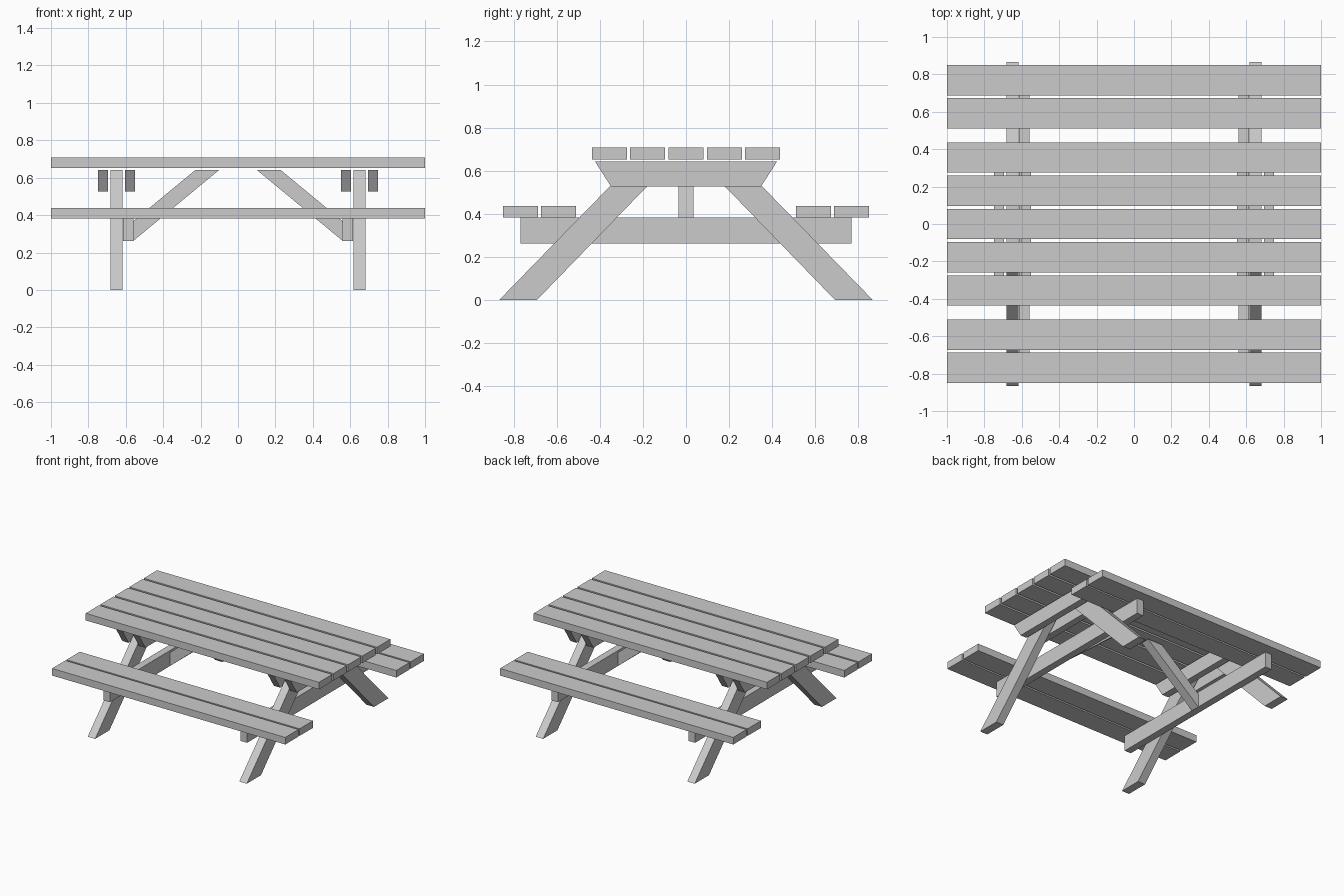
import bpy, bmesh
from mathutils import Vector

if "Cube" in bpy.data.objects:
    bpy.data.objects.remove(bpy.data.objects["Cube"])


def prism(name, profile, axis, lo, hi):
    """Extrude a 2D profile along axis ('x': profile is y,z / 'y': profile is x,z)."""
    def place(p, d):
        return (d, p[0], p[1]) if axis == 'x' else (p[0], d, p[1])
    bm = bmesh.new()
    face = bm.faces.new([bm.verts.new(place(p, lo)) for p in profile])
    ext = bmesh.ops.extrude_face_region(bm, geom=[face])
    step = Vector((hi - lo, 0, 0)) if axis == 'x' else Vector((0, hi - lo, 0))
    bmesh.ops.translate(bm, vec=step,
                        verts=[v for v in ext['geom'] if isinstance(v, bmesh.types.BMVert)])
    bmesh.ops.recalc_face_normals(bm, faces=bm.faces)
    mesh = bpy.data.meshes.new(name)
    bm.to_mesh(mesh)
    bm.free()
    ob = bpy.data.objects.new(name, mesh)
    bpy.context.collection.objects.link(ob)
    return ob


def mirrored(ob, x=False, y=False):
    mod = ob.modifiers.new("mirror", 'MIRROR')
    mod.use_axis = (x, y, False)
    mod.use_mirror_merge = False


def rect(a, b, z0, z1):
    return [(a, z0), (b, z0), (b, z1), (a, z1)]


PLANK = 0.081      # half plank width
TOP = 0.642        # top of the supporting frame

# Table top planks
for i in range(-2, 3):
    c = i * 0.178
    prism("table_plank", rect(c - PLANK, c + PLANK, 0.652, 0.707), 'x', -1, 1)

# Bench seat planks, front and back
for c in (-0.768, -0.592):
    mirrored(prism("seat_plank", rect(c - PLANK, c + PLANK, 0.382, 0.437), 'x', -1, 1), y=True)

# Slanted legs
leg = [(-0.867, 0), (-0.692, 0), (-0.069, TOP), (-0.242, TOP)]
mirrored(prism("leg", leg, 'x', -0.682, -0.618), x=True, y=True)

# Tapered table bearers either side of each leg pair
bearer = [(-0.348, 0.526), (0.348, 0.526), (0.422, TOP), (-0.422, TOP)]
for x0 in (-0.748, -0.605):
    mirrored(prism("table_bearer", bearer, 'x', x0, x0 + 0.054), x=True)

# Long beams that carry the seats
mirrored(prism("seat_beam", rect(-0.769, 0.769, 0.262, 0.382), 'x', -0.616, -0.56), x=True)

# Diagonal braces from the seat beams up to the table top
brace = [(-0.56, 0.262), (-0.1, TOP), (-0.227, TOP), (-0.56, 0.367)]
mirrored(prism("brace", brace, 'y', -0.035, 0.035), x=True)
